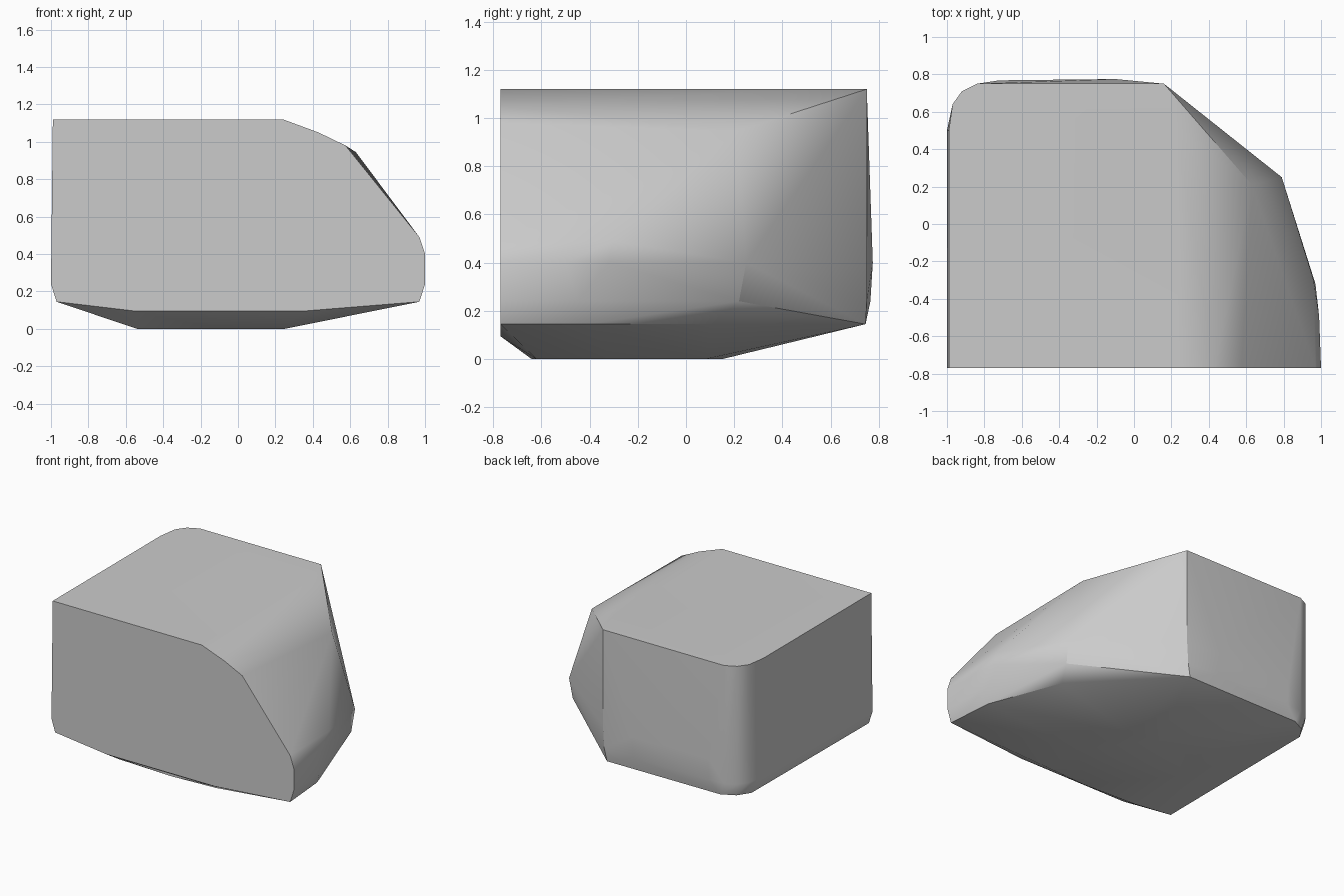
import bpy
import bmesh
import math

default_cube = bpy.data.objects.get("Cube")
if default_cube:
    bpy.data.objects.remove(default_cube, do_unlink=True)

FRONT = -0.77


def make_material(name, colour):
    material = bpy.data.materials.new(name)
    material.use_nodes = True
    material.diffuse_color = colour
    shader = next(n for n in material.node_tree.nodes if n.type == 'BSDF_PRINCIPLED')
    shader.inputs["Base Color"].default_value = colour
    return material


def level(height, outline):
    """Place a plan outline at one height."""
    return [(x, y, height) for x, y in outline]


def hull_object(name, points, material):
    """Wrap points in a closed convex shell and merge the coplanar faces."""
    mesh = bpy.data.meshes.new(name)
    shell = bmesh.new()
    for point in points:
        shell.verts.new(point)
    result = bmesh.ops.convex_hull(shell, input=shell.verts[:])
    unused = {v for v in result["geom_interior"] + result["geom_unused"]
              if isinstance(v, bmesh.types.BMVert)}
    bmesh.ops.delete(shell, geom=list(unused), context='VERTS')
    bmesh.ops.dissolve_limit(shell, angle_limit=math.radians(1),
                             verts=shell.verts[:], edges=shell.edges[:])
    bmesh.ops.recalc_face_normals(shell, faces=shell.faces[:])
    shell.to_mesh(mesh)
    shell.free()
    mesh.materials.append(material)
    block = bpy.data.objects.new(name, mesh)
    bpy.context.collection.objects.link(block)
    return block


# Rounded back corner on the right-hand side, shared by the upright levels
round_corner = [(-0.84, 0.75), (-0.92, 0.71), (-0.97, 0.64), (-0.99, 0.5)]

# Flat top
points = level(1.12, [(-0.99, FRONT), (0.24, FRONT), (0.23, 0.5), (0.16, 0.75)]
               + round_corner)

# Sloping shoulder
points += level(1.05, [(0.43, FRONT)])
points += level(0.98, [(0.575, FRONT)])
points += level(0.945, [(0.63, 0.21), (0.45, 0.44)])

# Widest band of the body
points += level(0.49, [(0.97, FRONT), (0.96, -0.3)])
points += level(0.4, [(1, FRONT), (0.99, -0.5), (0.97, -0.32), (0.79, 0.25),
                      (0.16, 0.75), (-0.1, 0.775), (-0.72, 0.768)])
points += level(0.24, [(1, FRONT), (0.985, -0.45), (0.78, 0.22), (0.15, 0.75),
                       (-0.1, 0.765), (-0.72, 0.76), (-1, FRONT), (-1, 0.5)]
                + round_corner)

# Sharp lower rim
points += level(0.145, [(0.97, FRONT), (0.94, -0.41), (0.74, 0.12), (0.13, 0.745),
                        (-0.8, 0.74), (-0.9, 0.69), (-0.96, 0.6), (-0.97, FRONT)])
points += level(0.095, [(-0.55, FRONT), (0.35, FRONT)])

# Small resting facet underneath
points += level(0, [(-0.54, -0.62), (-0.1, -0.64), (0.25, -0.62), (0.24, -0.3),
                    (0.1, 0.08), (-0.1, 0.15), (-0.4, 0.12), (-0.54, -0.1)])

stone_grey = make_material("stone grey", (0.6, 0.6, 0.6, 1))
block = hull_object("stone_block", points, stone_grey)

# Soft shading over the gentle bends, crisp rim and corners
bpy.ops.object.select_all(action='DESELECT')
block.select_set(True)
bpy.context.view_layer.objects.active = block
bpy.ops.object.shade_smooth_by_angle(angle=math.radians(32))
weighted = block.modifiers.new("even_shading", 'WEIGHTED_NORMAL')
weighted.keep_sharp = True
